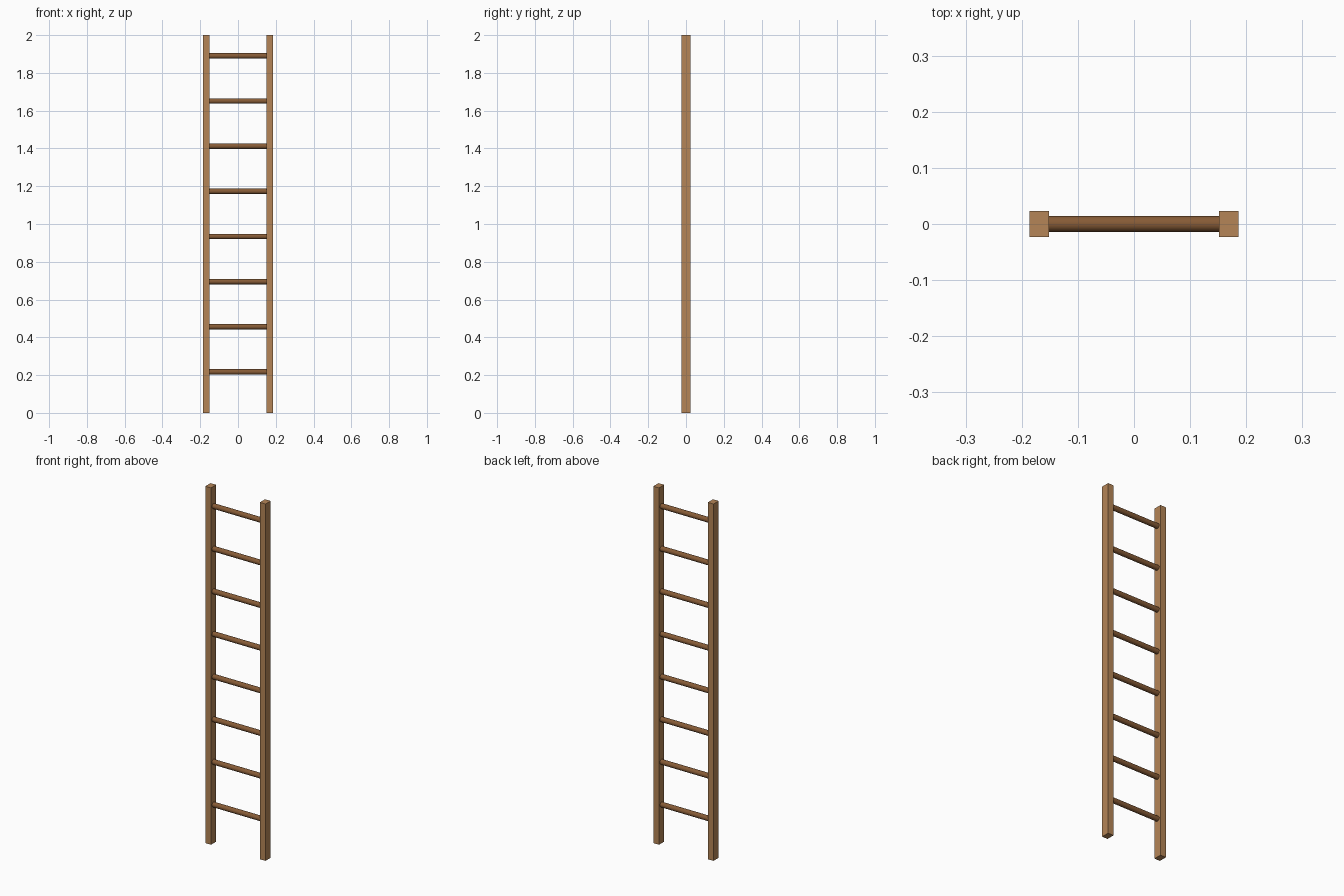
import bpy
import math

if "Cube" in bpy.data.objects:
    bpy.data.objects.remove(bpy.data.objects["Cube"])

RAIL_X, RAIL_W, RAIL_D, HEIGHT = 0.169, 0.035, 0.046, 2.0
RUNG_R, RUNG_LEN = 0.0143, 0.31
FIRST_RUNG, RUNG_STEP, RUNG_COUNT = 0.217, 0.239, 8


def make_material(name, colour):
    mat = bpy.data.materials.new(name)
    mat.diffuse_color = (*colour, 1.0)
    mat.use_nodes = True
    mat.node_tree.nodes["Principled BSDF"].inputs["Base Color"].default_value = mat.diffuse_color
    return mat


light_wood = make_material("light_wood", (0.46, 0.235, 0.095))
dark_wood = make_material("dark_wood", (0.24, 0.105, 0.037))

# Square upright rails
for side, x in (("left", -RAIL_X), ("right", RAIL_X)):
    bpy.ops.mesh.primitive_cube_add(size=1, location=(x, 0, HEIGHT / 2))
    rail = bpy.context.object
    rail.name = f"{side}_rail"
    rail.scale = (RAIL_W, RAIL_D, HEIGHT)
    bpy.ops.object.transform_apply(location=False, rotation=False, scale=True)
    rail.data.materials.append(light_wood)

# Round rungs, set slightly into the rails
for i in range(RUNG_COUNT):
    bpy.ops.mesh.primitive_cylinder_add(
        vertices=24, radius=RUNG_R, depth=RUNG_LEN,
        location=(0, 0, FIRST_RUNG + i * RUNG_STEP), rotation=(0, math.pi / 2, 0))
    rung = bpy.context.object
    rung.name = f"rung_{i + 1}"
    rung.data.materials.append(dark_wood)
    bpy.ops.object.shade_smooth_by_angle(angle=math.radians(40))
